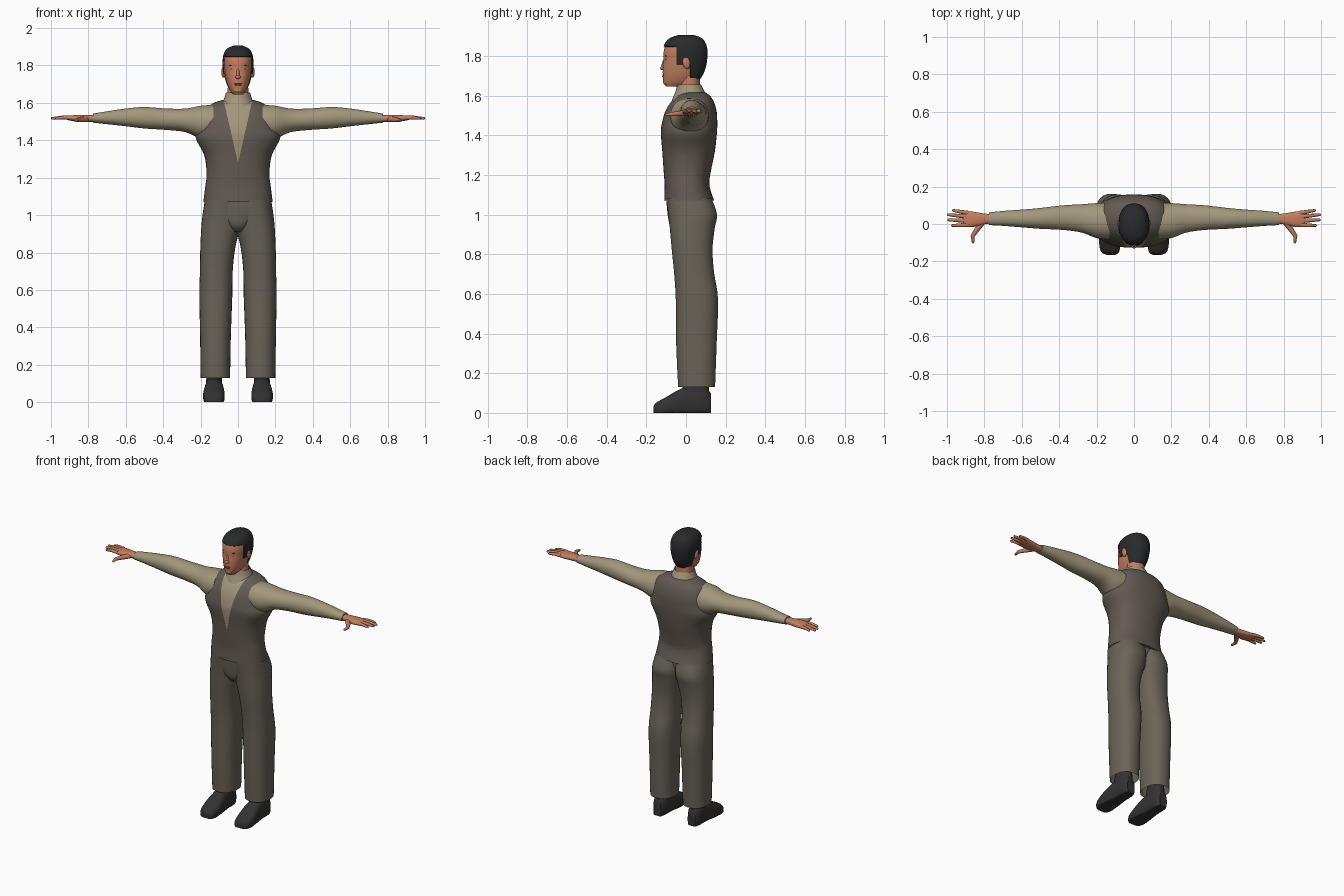
import bpy, bmesh, math
from mathutils import Vector, Matrix

cube = bpy.data.objects.get("Cube")
if cube:
    bpy.data.objects.remove(cube)


def material(name, r, g, b):
    m = bpy.data.materials.new(name)
    m.use_nodes = True
    m.diffuse_color = (r, g, b, 1)
    node = m.node_tree.nodes["Principled BSDF"]
    node.inputs["Base Color"].default_value = (r, g, b, 1)
    node.inputs["Roughness"].default_value = 0.8
    return m


skin = material("skin", .55, .21, .115)
lips = material("lip_brown", .3, .1, .06)
black = material("hair_black", .022, .023, .025)
leather = material("shoe_black", .032, .032, .034)
vest_grey = material("vest_grey", .125, .104, .086)
cloth = material("trouser_grey", .145, .127, .098)
linen = material("shirt_beige", .36, .31, .2)


def finish(name, bm, mats, mirror=False):
    bmesh.ops.recalc_face_normals(bm, faces=bm.faces)
    mesh = bpy.data.meshes.new(name)
    bm.to_mesh(mesh)
    bm.free()
    obj = bpy.data.objects.new(name, mesh)
    bpy.context.collection.objects.link(obj)
    for m in mats:
        mesh.materials.append(m)
    bpy.ops.object.select_all(action='DESELECT')
    obj.select_set(True)
    bpy.context.view_layer.objects.active = obj
    bpy.ops.object.shade_smooth_by_angle(angle=math.radians(50))
    if mirror:
        obj.modifiers.new("Mirror", 'MIRROR').use_mirror_merge = False
    return obj


def smooth_rings(rings, steps=4):
    """Catmull-Rom curve through the ring measurements."""
    padded = [rings[0], *rings, rings[-1]]
    out = []
    for p, a, b, n in zip(padded, padded[1:], padded[2:], padded[3:]):
        for i in range(steps):
            t = i / steps
            out.append([(2 * w + (y - x) * t + (2 * x - 5 * w + 4 * y - z) * t * t
                         + (3 * w - x - 3 * y + z) * t ** 3) / 2
                        for x, w, y, z in zip(p, a, b, n)])
    return out + [list(rings[-1])]


def skin_rings(bm, loops, caps):
    """Bridge equal vertex loops into a tube."""
    count = len(loops[0])
    for lo, hi in zip(loops, loops[1:]):
        for i in range(count):
            j = (i + 1) % count
            bm.faces.new((lo[i], lo[j], hi[j], hi[i]))
    if caps:
        bm.faces.new(loops[0])
        bm.faces.new(loops[-1])


def loft(rings, axis='z', power=2.3, caps=True, seg=32):
    """Rings are (position, low, high, low, high) over the two cross axes."""
    bm = bmesh.new()
    loops = []
    for t, a0, a1, b0, b1 in smooth_rings(rings):
        loop = []
        for i in range(seg):
            ang = math.tau * (i + .5) / seg
            c, s = math.cos(ang), math.sin(ang)
            a = (a0 + a1) / 2 + (a1 - a0) / 2 * math.copysign(abs(c) ** (2 / power), c)
            b = (b0 + b1) / 2 + (b1 - b0) / 2 * math.copysign(abs(s) ** (2 / power), s)
            co = {'x': (t, a, b), 'y': (a, t, b), 'z': (a, b, t)}[axis]
            loop.append(bm.verts.new((co[0], co[1], max(co[2], 0))))
        loops.append(loop)
    skin_rings(bm, loops, caps)
    return bm


def symmetric(rows):
    return [(t, -h, h, b0, b1) for t, h, b0, b1 in rows]


def cut(bm, co, no):
    bmesh.ops.bisect_plane(bm, geom=bm.verts[:] + bm.edges[:] + bm.faces[:],
                           plane_co=co, plane_no=no)


def ball(name, loc, size, mat, mirror=False, tilt=0, turn=0):
    bm = bmesh.new()
    bmesh.ops.create_uvsphere(bm, u_segments=16, v_segments=10, radius=1)
    place = (Matrix.Translation(loc) @ Matrix.Rotation(turn, 4, 'Z')
             @ Matrix.Rotation(tilt, 4, 'X') @ Matrix.Diagonal((*size, 1)))
    bm.transform(place)
    return finish(name, bm, [mat], mirror)


def digit(name, points, radii):
    """Round tapering finger along a few points."""
    bm = bmesh.new()
    pts = [Vector(p) for p in points]
    pts.append(pts[-1] + (pts[-1] - pts[-2]).normalized() * radii[-1] * .7)
    loops = []
    for i, (p, r) in enumerate(zip(pts, [*radii, radii[-1] * .45])):
        way = pts[min(i + 1, len(pts) - 1)] - pts[max(i - 1, 0)]
        q = way.to_track_quat('Z', 'Y')
        loops.append([bm.verts.new(p + q @ Vector((r * math.cos(a), r * math.sin(a), 0)))
                      for a in (math.tau * k / 10 for k in range(10))])
    skin_rings(bm, loops, True)
    finish(name, bm, [skin], True)


# Vest with the shirt showing in the neckline
bm = loft(symmetric([
    (1.07, .186, -.11, .142), (1.15, .176, -.108, .118), (1.22, .168, -.113, .126),
    (1.32, .181, -.12, .146), (1.41, .226, -.127, .156), (1.46, .214, -.122, .158),
    (1.52, .196, -.105, .155), (1.57, .172, -.075, .14), (1.6, .13, -.045, .12),
    (1.615, .085, -.02, .1)]), seg=48)
slope, tip = .23, 1.28
for side in (-1, 1):
    cut(bm, (0, 0, tip), (side, 0, -slope))
for f in bm.faces:
    c = f.calc_center_median()
    f.material_index = int(abs(c.x) < slope * (c.z - tip) and c.y < .03)
finish("vest", bm, [vest_grey, linen])

# Collar and neck
finish("shirt_collar", loft(symmetric([
    (1.54, .1, -.085, .11), (1.59, .09, -.066, .106), (1.62, .076, -.054, .094),
    (1.655, .065, -.045, .077)]), power=2, caps=False), [linen])
finish("neck", loft(symmetric([
    (1.57, .06, -.04, .072), (1.65, .056, -.038, .07), (1.72, .054, -.03, .07)]),
    power=2), [skin])

# Sleeves
finish("sleeves", loft([
    (.13, -.08, .115, 1.41, 1.59), (.2, -.076, .112, 1.41, 1.585),
    (.28, -.046, .106, 1.443, 1.57), (.38, -.032, .1, 1.455, 1.57),
    (.5, -.026, .086, 1.463, 1.578), (.6, -.018, .077, 1.475, 1.57),
    (.7, -.01, .07, 1.486, 1.555), (.775, -.006, .062, 1.494, 1.543)],
    'x', 2.1), [linen], True)

# Hands
finish("palms", loft([
    (.75, .004, .052, 1.501, 1.535), (.8, -.002, .056, 1.498, 1.536),
    (.86, -.016, .066, 1.5, 1.536), (.9, -.014, .07, 1.506, 1.531),
    (.915, -.01, .068, 1.51, 1.527)], 'x', 2.4), [skin], True)
for name, y, tip_x, tip_y in (("index", -.005, .972, -.008), ("middle", .017, .993, .022),
                              ("ring", .039, .995, .05), ("little", .059, .968, .073)):
    digit(name + "_fingers", [(.89, y, 1.52), ((.89 + tip_x) / 2, (y + tip_y) / 2, 1.522),
                              (tip_x, tip_y, 1.517)], (.012, .01, .007))
digit("thumbs", [(.81, .01, 1.513), (.84, -.03, 1.51), (.863, -.065, 1.507),
                 (.86, -.098, 1.504)], (.016, .014, .011, .007))

# Trousers
finish("trouser_legs", loft([
    (.13, .042, .2, -.04, .147), (.35, .038, .203, -.05, .155),
    (.57, .03, .207, -.052, .162), (.7, .028, .204, -.06, .143),
    (.82, .015, .202, -.072, .134), (.93, -.01, .197, -.082, .145),
    (1.0, -.02, .19, -.09, .157), (1.08, -.03, .178, -.1, .13)],
    caps=False), [cloth], True)
finish("trouser_seat", loft(symmetric([
    (.91, .03, -.05, .07), (.94, .07, -.08, .1), (1.0, .14, -.093, .115),
    (1.08, .172, -.1, .125)])), [cloth])

# Shoes
finish("shoes", loft([
    (-.165, .1, .145, -.02, .03), (-.15, .08, .175, -.02, .052),
    (-.1, .071, .187, -.02, .08), (-.04, .074, .182, -.02, .115),
    (.02, .08, .176, -.02, .135), (.09, .084, .173, -.02, .132),
    (.125, .1, .156, -.02, .1)], 'y', 2.5), [leather], True)
finish("shoe_ankles", loft([
    (.06, .085, .172, -.03, .12), (.12, .085, .17, -.02, .117),
    (.2, .088, .165, 0, .11)]), [leather], True)

# Head, with hair raised from its upper and rear faces
bm = loft(symmetric([
    (1.645, .026, -.1, -.02), (1.665, .042, -.113, .04), (1.7, .058, -.117, .075),
    (1.74, .068, -.117, .092), (1.78, .074, -.113, .1), (1.82, .077, -.113, .103),
    (1.86, .071, -.101, .094), (1.885, .054, -.076, .074), (1.899, .024, -.036, .036)]),
    seg=48)
hairline, sideburn, nape = 1.845, 1.755, 1.69
for z in (hairline, sideburn, nape):
    cut(bm, (0, 0, z), (0, 0, 1))
for y in (-.045, .02):
    cut(bm, (0, y, 0), (0, 1, 0))
hair = []
for f in bm.faces:
    c = f.calc_center_median()
    if c.z > hairline or (c.y > -.045 and c.z > sideburn) or (c.y > .02 and c.z > nape):
        f.material_index = 1
        hair.append(f)
raised = bmesh.ops.extrude_face_region(bm, geom=hair)["geom"]
centre = Vector((0, -.005, 1.77))
for v in raised:
    if isinstance(v, bmesh.types.BMVert):
        v.co += (v.co - centre).normalized() * .007
bmesh.ops.delete(bm, geom=[f for f in hair if f.is_valid], context='FACES_ONLY')
finish("head_and_hair", bm, [skin, black])

# Facial features
ball("nose_bridge", (0, -.113, 1.76), (.008, .009, .026), skin, tilt=-.2)
ball("nose_tip", (0, -.119, 1.738), (.015, .012, .01), skin)
ball("chin", (0, -.103, 1.668), (.024, .013, .014), skin)
ball("ears", (.078, .002, 1.765), (.011, .019, .031), skin, True, tilt=.2)
ball("eyes", (.03, -.103, 1.781), (.012, .003, .004), black, True, turn=.25)
ball("eyebrows", (.031, -.104, 1.799), (.017, .003, .003), black, True, turn=.25)
ball("upper_lip", (0, -.115, 1.704), (.022, .005, .004), lips)
ball("lower_lip", (0, -.115, 1.697), (.018, .006, .005), lips)
